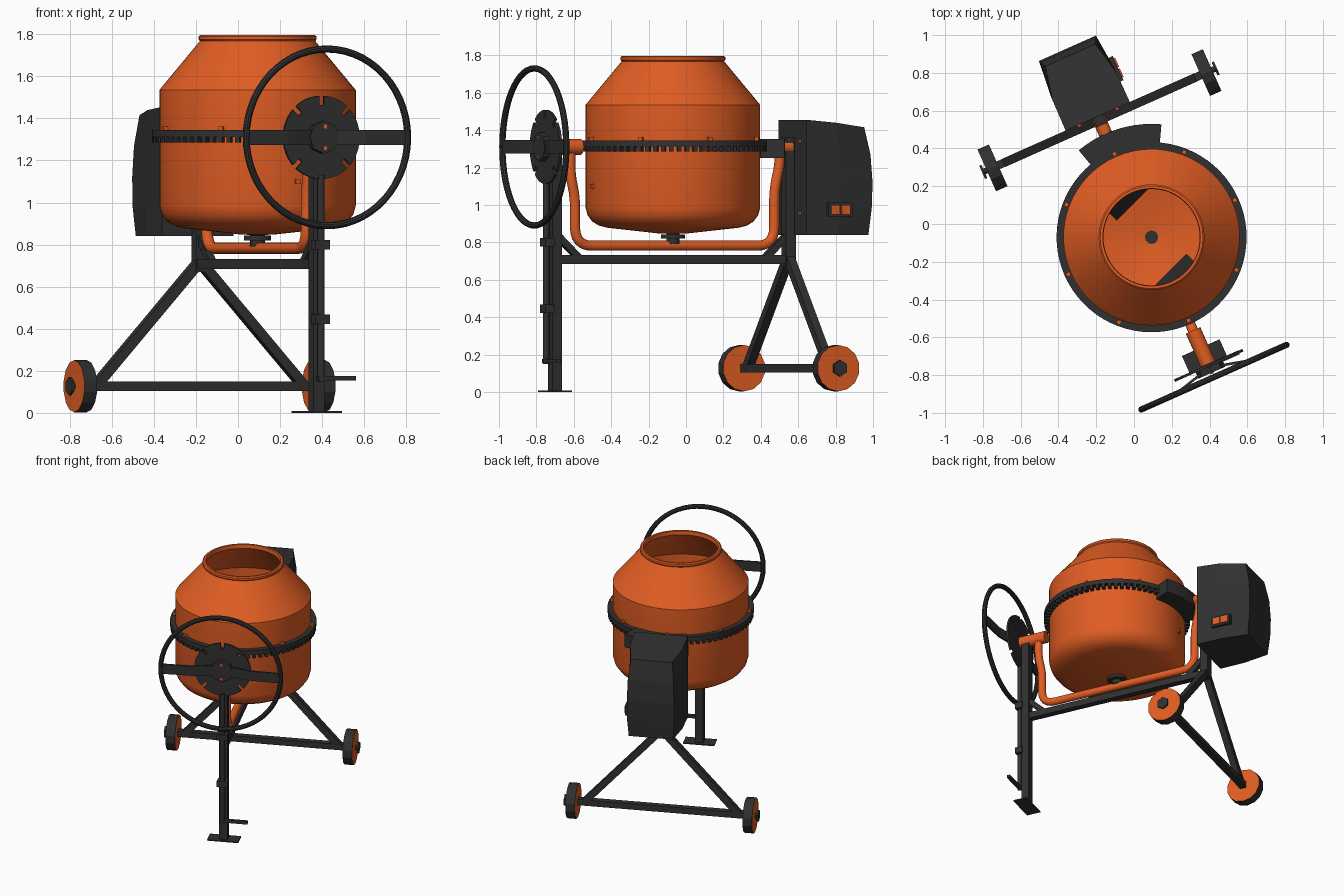
import bpy, bmesh, math
from math import sin, cos, pi, radians
from mathutils import Vector, Matrix

if "Cube" in bpy.data.objects:
    bpy.data.objects.remove(bpy.data.objects["Cube"])

# Whole machine is laid out along its own axes, then turned about z
TURN, ORIGIN = radians(24), (0.093, -0.07, 0)


def material(name, rgb):
    m = bpy.data.materials.new(name)
    m.diffuse_color = (*rgb, 1)
    m.use_nodes = True
    m.node_tree.nodes["Principled BSDF"].inputs["Base Color"].default_value = m.diffuse_color
    return m


ORANGE = material("orange_paint", (0.75, 0.11, 0.017))
DARK = material("dark_grey", (0.03, 0.03, 0.03))
smooth = []


def finish(name, bm, mats, round_=False):
    bmesh.ops.recalc_face_normals(bm, faces=bm.faces)
    me = bpy.data.meshes.new(name)
    bm.to_mesh(me)
    bm.free()
    for m in (mats if isinstance(mats, list) else [mats]):
        me.materials.append(m)
    ob = bpy.data.objects.new(name, me)
    ob.location, ob.rotation_euler = ORIGIN, (0, 0, TURN)
    bpy.context.collection.objects.link(ob)
    if round_:
        smooth.append(ob)
    return ob


def add_box(bm, c, size, rot=Matrix()):
    bmesh.ops.create_cube(bm, size=1, matrix=Matrix.Translation(c) @ rot @ Matrix.Diagonal((*size, 1)))


def box(name, c, size, mat, rot=Matrix()):
    bm = bmesh.new()
    add_box(bm, c, size, rot)
    return finish(name, bm, mat)


def along(p, q):
    p, q = Vector(p), Vector(q)
    d = q - p
    return (p + q) / 2, d.to_track_quat('Z', 'Y').to_matrix().to_4x4(), d.length


def beam(name, p, q, w, mat, h=None):
    c, rot, n = along(p, q)
    return box(name, c, (w, h or w, n), mat, rot)


def rod(name, p, q, r, mat, seg=24):
    c, rot, n = along(p, q)
    bm = bmesh.new()
    bmesh.ops.create_cone(bm, cap_ends=True, segments=seg, radius1=r, radius2=r, depth=n,
                          matrix=Matrix.Translation(c) @ rot)
    return finish(name, bm, mat, seg > 12)


def skin(bm, rings, closed):
    n = len(rings[0])
    for k in range(len(rings) if closed else len(rings) - 1):
        a, b = rings[k], rings[(k + 1) % len(rings)]
        for i in range(n):
            j = (i + 1) % n
            bm.faces.new((a[i], a[j], b[j], b[i]))


def lathe(name, profile, mat, seg=64, a0=0, a1=2 * pi):
    # closed (r, z) profile swept round z; partial sweeps get end caps
    bm = bmesh.new()
    full = a1 - a0 > 6.28
    count = seg if full else seg + 1
    rings = []
    for k in range(count):
        a = a0 + (a1 - a0) * k / seg
        rings.append([bm.verts.new((r * cos(a), r * sin(a), z)) for r, z in profile])
    skin(bm, rings, full)
    if not full:
        bm.faces.new(rings[0])
        bm.faces.new(rings[-1])
    return finish(name, bm, mat, True)


# Mixing drum: outer wall, rolled rim, inner wall
lathe("drum", [(0.002, 0.845), (0.08, 0.848), (0.35, 0.878), (0.395, 0.889), (0.432, 0.912), (0.456, 0.945),
               (0.467, 0.985), (0.467, 1.535), (0.274, 1.768), (0.28, 1.775), (0.28, 1.79), (0.272, 1.797),
               (0.258, 1.797), (0.255, 1.768), (0.452, 1.53), (0.452, 0.985), (0.43, 0.93), (0.35, 0.895),
               (0.002, 0.865)], ORANGE)
rod("drum_axle", (0, 0, 0.79), (0, 0, 0.87), 0.035, DARK)
rod("drum_axle_collar", (0, 0, 0.82), (0, 0, 0.843), 0.065, DARK)

# Toothed ring with bolts
lathe("gear_ring", [(0.46, 1.312), (0.503, 1.312), (0.503, 1.345), (0.46, 1.345)], DARK, 72)
bm = bmesh.new()
for k in range(72):
    r = Matrix.Rotation(2 * pi * k / 72, 4, 'Z')
    add_box(bm, r @ Vector((0.483, 0, 1.3)), (0.036, 0.022, 0.03), r)
finish("gear_teeth", bm, DARK)
bm = bmesh.new()
for k in range(8):
    r = Matrix.Rotation(pi * k / 4, 4, 'Z')
    add_box(bm, r @ Vector((0.482, 0, 1.353)), (0.022, 0.022, 0.018), r)
for s in (-1, 1):
    add_box(bm, (0, s * 0.47, 1.1), (0.025, 0.02, 0.025))
finish("drum_bolts", bm, ORANGE)
lathe("pinion_cover", [(0.47, 1.25), (0.6, 1.25), (0.6, 1.352), (0.47, 1.352)], DARK, 10,
      radians(61), radians(106))

# Mixing blades inside the drum
for s in (1, -1):
    half = Matrix.Rotation(0 if s > 0 else pi, 4, 'Z')
    rot = half @ Matrix.Rotation(radians(21), 4, 'Z') @ Matrix.Rotation(radians(-8), 4, 'X')
    box("mixing_blade", half @ Vector((-0.04, 0.235, 1.2)), (0.23, 0.012, 0.5), DARK, rot)

# Bent cradle pipe with rounded corners
corners = [(-0.6, 1.32), (-0.6, 1.16), (-0.573, 1.04), (-0.573, 0.782), (0.593, 0.782), (0.593, 1.08),
           (0.625, 1.22), (0.625, 1.32)]
corners = [Vector((0, *c)) for c in corners]
path = [corners[0]]
for a, p, b in zip(corners, corners[1:], corners[2:]):
    cut = min(0.1, (a - p).length * 0.45, (b - p).length * 0.45)
    s, e = p + (a - p).normalized() * cut, p + (b - p).normalized() * cut
    path += [s * (1 - t) ** 2 + p * 2 * t * (1 - t) + e * t * t for t in [i / 6 for i in range(7)]]
path.append(corners[-1])
bm = bmesh.new()
rings = []
for i, p in enumerate(path):
    t = (path[min(i + 1, len(path) - 1)] - path[max(i - 1, 0)]).normalized()
    side = Vector((1, 0, 0))
    up = t.cross(side)
    rings.append([bm.verts.new(p + 0.027 * (cos(k * pi / 8) * side + sin(k * pi / 8) * up)) for k in range(16)])
skin(bm, rings, False)
bm.faces.new(rings[0])
bm.faces.new(rings[-1])
finish("cradle_pipe", bm, ORANGE, True)
rod("front_pivot_tube", (0, -0.54, 1.31), (0, -0.735, 1.31), 0.042, ORANGE)
rod("rear_pivot_tube", (0, 0.57, 1.31), (0, 0.69, 1.31), 0.036, ORANGE)

# Frame: posts, beam, braces, rear legs, axle
V = 0.678
beam("front_post", (0, -0.69, 0), (0, -0.69, 1.28), 0.057, DARK)
box("foot_plate", (0, -0.69, 0.004), (0.218, 0.1, 0.008), DARK)
beam("rear_post", (0, V, 0.67), (0, V, 1.36), 0.057, DARK)
beam("main_beam", (0, -0.69, 0.708), (0, V, 0.708), 0.046, DARK)
beam("front_brace", (0, -0.67, 0.83), (0, -0.55, 0.715), 0.036, DARK)
beam("rear_brace", (0, V - 0.02, 0.83), (0, V - 0.14, 0.715), 0.036, DARK)
beam("axle_beam", (-0.59, V, 0.127), (0.59, V, 0.127), 0.044, DARK)
for s in (-1, 1):
    beam("rear_leg", (s * 0.01, V, 0.71), (s * 0.54, V, 0.13), 0.046, DARK)
    # Road wheel: dark tread, orange side faces, hex hub cap
    wheel = rod("road_wheel", (s * 0.587, V, 0.127), (s * 0.653, V, 0.127), 0.124, [DARK, ORANGE], 14)
    for f in wheel.data.polygons:
        f.material_index = int(abs(f.normal.x) > 0.9)
    rod("wheel_pin", (s * 0.56, V, 0.127), (s * 0.675, V, 0.127), 0.016, DARK, 12)
    rod("hub_cap", (s * 0.667, V, 0.127), (s * 0.68, V, 0.127), 0.044, DARK, 6)

# Lock pedal rod in front of the post
rod("pedal_rod", (0, -0.742, 0.15), (0, -0.742, 1.13), 0.017, DARK, 12)
for z in (0.8, 0.445):
    box("rod_clip", (0, -0.735, z), (0.075, 0.055, 0.045), DARK)
beam("pedal", (-0.02, -0.745, 0.165), (0.175, -0.745, 0.165), 0.022, DARK)

# Notched locking disc
bm = bmesh.new()
outline = []
for k in range(48):
    a = radians(k * 7.5)
    if k in (6, 12, 18, 30, 42):
        outline += [(0.198, a - 0.06), (0.155, a - 0.075), (0.155, a + 0.075), (0.198, a + 0.06)]
    else:
        outline.append((0.198, a))
face = bm.faces.new([bm.verts.new((r * cos(a), -0.75, 1.31 + r * sin(a))) for r, a in outline])
ext = bmesh.ops.extrude_face_region(bm, geom=[face])
bmesh.ops.translate(bm, vec=(0, 0.014, 0), verts=[v for v in ext["geom"] if isinstance(v, bmesh.types.BMVert)])
finish("locking_disc", bm, DARK)

# Tilting handwheel: rim, cranked spokes, hub and bolts
bm = bmesh.new()
rings = []
for k in range(56):
    a = 2 * pi * k / 56
    rings.append([])
    for j in range(10):
        b = 2 * pi * j / 10
        r = 0.42 + 0.017 * cos(b)
        rings[-1].append(bm.verts.new((r * cos(a), -0.811 + 0.017 * sin(b), 1.31 + r * sin(a))))
skin(bm, rings, True)
finish("handwheel_rim", bm, DARK, True)
bar = [(-0.415, -0.811), (-0.2, -0.805), (-0.07, -0.772), (0.07, -0.772), (0.2, -0.805), (0.415, -0.811)]
bm = bmesh.new()
rings = [[bm.verts.new((u, v + dv, 1.31 + dz)) for dv, dz in ((-0.007, -0.036), (0.007, -0.036),
                                                            (0.007, 0.036), (-0.007, 0.036))] for u, v in bar]
skin(bm, rings, False)
bm.faces.new(rings[0])
bm.faces.new(rings[-1])
finish("handwheel_spokes", bm, DARK)
rod("handwheel_hub", (0, -0.74, 1.31), (0, -0.785, 1.31), 0.078, DARK, 8)
for z in (1.258, 1.362):
    box("hub_bolt", (0, -0.786, z), (0.018, 0.01, 0.018), ORANGE)

# Motor housing: stacked sections, bowed and narrowed towards the back
bm = bmesh.new()
rings = []
for z, back, wide, top in ((0.84, 1.075, 0.155, 0.84), (0.98, 1.09, 0.165, 0.98), (1.12, 1.095, 0.165, 1.12),
                           (1.28, 1.085, 0.16, 1.27), (1.455, 1.055, 0.145, 1.415)):
    m = 0.5 * (0.7 + back)
    pts = [(-0.186, 0.7, z), (0.186, 0.7, z), (0.184, m, 0.6 * z + 0.4 * top), (wide, back, top),
           (-wide, back, top), (-0.184, m, 0.6 * z + 0.4 * top)]
    rings.append([bm.verts.new(p) for p in pts])
skin(bm, rings, False)
bm.faces.new(rings[0])
bm.faces.new(rings[-1])
finish("motor_housing", bm, DARK)
for u in (-0.11, 0.11):
    for z in (0.955, 1.34):
        box("housing_bolt", (u, 0.697, z), (0.02, 0.016, 0.02), ORANGE)

# Switch with two buttons
box("switch_plate", (0.185, 0.89, 0.975), (0.035, 0.14, 0.075), DARK)
for dv in (-0.03, 0.03):
    box("switch_button", (0.204, 0.89 + dv, 0.975), (0.012, 0.05, 0.05), ORANGE)

# Smooth the round parts, keep creases sharp
bpy.ops.object.select_all(action='DESELECT')
for ob in smooth:
    ob.select_set(True)
    bpy.context.view_layer.objects.active = ob
bpy.ops.object.shade_smooth_by_angle(angle=radians(25))
